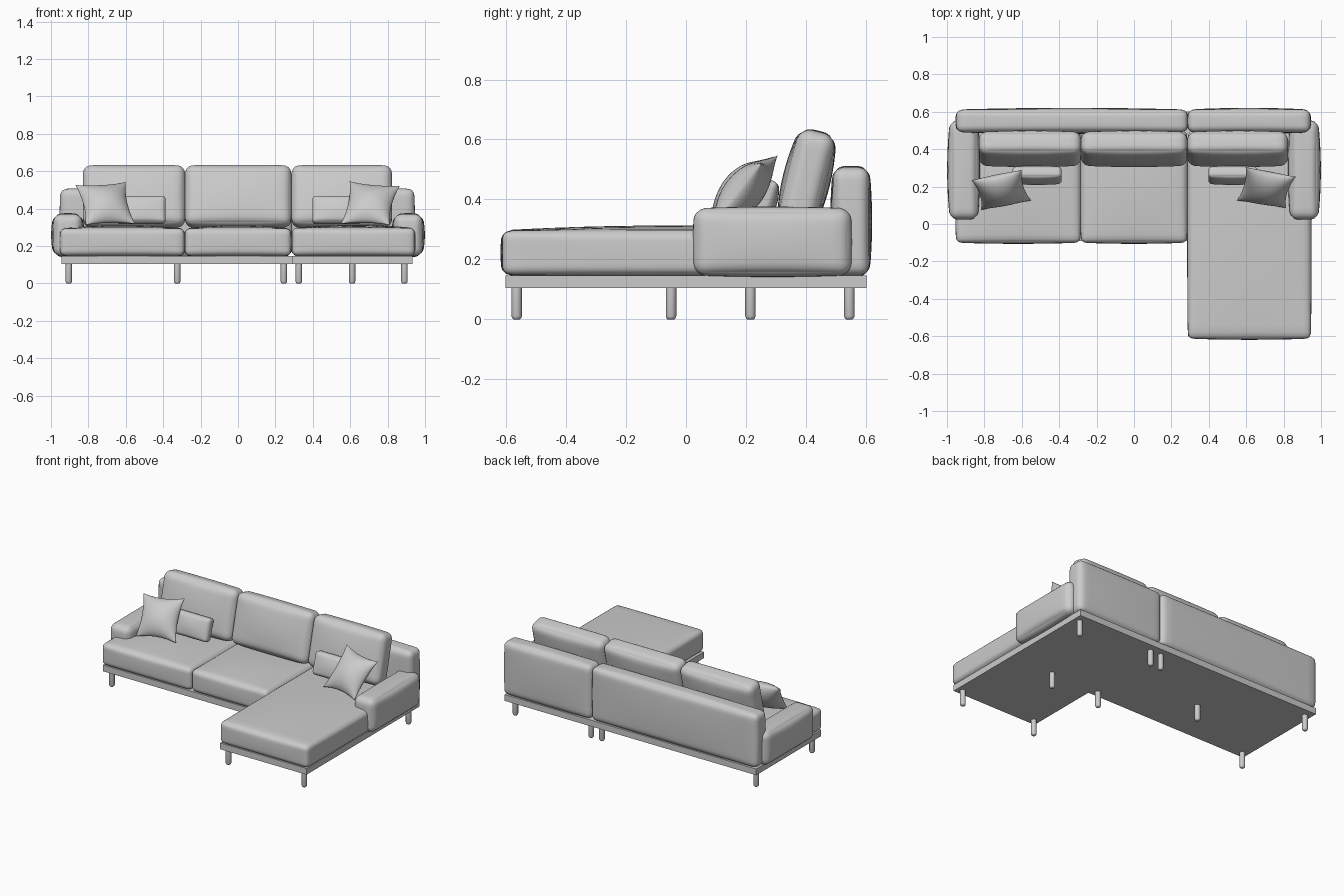
import bpy, bmesh, math
from mathutils import Vector, Matrix

if "Cube" in bpy.data.objects:
    bpy.data.objects.remove(bpy.data.objects["Cube"])


def finish(bm, name, smooth=True):
    bmesh.ops.recalc_face_normals(bm, faces=bm.faces[:])
    me = bpy.data.meshes.new(name)
    bm.to_mesh(me)
    bm.free()
    if smooth:
        for p in me.polygons:
            p.use_smooth = True
    ob = bpy.data.objects.new(name, me)
    bpy.context.collection.objects.link(ob)
    return ob


def ease(u):
    # pack grid lines towards the edges
    return math.sin(u * math.pi / 2)


def cushion(name, lo, hi, r, bulge=(0, 0, 0), tilt=0.0):
    """Rounded box between lo and hi with puffed faces, leaning back by tilt."""
    lo, hi = Vector(lo), Vector(hi)
    half = (hi - lo) / 2
    bm = bmesh.new()
    bmesh.ops.create_cube(bm, size=2)
    bmesh.ops.subdivide_edges(bm, edges=bm.edges[:], cuts=17, use_grid_fill=True)
    for v in bm.verts:
        n = [ease(c) for c in v.co]
        p = Vector([n[i] * half[i] for i in range(3)])
        q = Vector([max(-half[i] + r, min(half[i] - r, p[i])) for i in range(3)])
        d = p - q
        p = q + d.normalized() * r
        f = [1 - c * c for c in n]
        for i in range(3):
            p[i] += n[i] * bulge[i] * f[(i + 1) % 3] * f[(i + 2) % 3]
        v.co = p
    bm.transform(Matrix.Translation((lo + hi) / 2) @ Matrix.Rotation(-tilt, 4, 'X'))
    return finish(bm, name)


def pillow(name, bl, br, tl, tr, thick):
    """Scatter pillow with pointed corners, spanned by its four corners."""
    bl, br, tl, tr = map(Vector, (bl, br, tl, tr))
    nrm = (br - bl).cross(tl - bl).normalized()
    bm = bmesh.new()
    for side in (-1, 1):
        new = bmesh.ops.create_grid(bm, x_segments=20, y_segments=20, size=1)['verts']
        for v in new:
            u, w = ease(v.co.x), ease(v.co.y)
            a = (u * (1 - 0.13 * (1 - w * w)) + 1) / 2
            b = (w * (1 - 0.13 * (1 - u * u)) + 1) / 2
            h = thick * (max(0, 1 - u * u) * max(0, 1 - w * w)) ** 0.6
            v.co = bl.lerp(br, a).lerp(tl.lerp(tr, a), b) + nrm * side * h
    bmesh.ops.remove_doubles(bm, verts=bm.verts[:], dist=1e-5)
    return finish(bm, name)


def box(name, lo, hi):
    bm = bmesh.new()
    bmesh.ops.create_cube(bm, size=1)
    lo, hi = Vector(lo), Vector(hi)
    for v in bm.verts:
        v.co = Vector([(lo[i] + hi[i]) / 2 + v.co[i] * (hi[i] - lo[i]) for i in range(3)])
    return finish(bm, name, False)


# base plinths
box("sofa_base", (-0.945, -0.09, 0.105), (0.288, 0.602, 0.147))
box("chaise_base", (0.288, -0.602, 0.105), (0.932, 0.602, 0.147))

# legs: lathed posts with rounded feet
LEGS = [(-0.905, 0.545), (0.245, 0.545), (0.325, 0.545), (0.89, 0.545),
        (-0.325, 0.215), (-0.905, -0.05), (0.245, -0.05), (0.61, -0.05),
        (0.325, -0.565), (0.89, -0.565)]
PROFILE = [(0.0, 0.0), (0.011, 0.0), (0.015, 0.004), (0.0175, 0.011), (0.0175, 0.106)]
for x, y in LEGS:
    bm = bmesh.new()
    vs = [bm.verts.new((r, 0, z)) for r, z in PROFILE]
    es = [bm.edges.new(p) for p in zip(vs, vs[1:])]
    bmesh.ops.spin(bm, geom=vs + es, cent=(0, 0, 0), axis=(0, 0, 1),
                   angle=math.tau, steps=20)
    bmesh.ops.remove_doubles(bm, verts=bm.verts[:], dist=1e-5)
    bm.transform(Matrix.Translation((x, y, 0)))
    finish(bm, "leg")

# seat cushions
sb = (0.004, 0.006, 0.016)
cushion("left_seat", (-0.952, -0.10, 0.147), (-0.286, 0.50, 0.295), 0.03, sb)
cushion("middle_seat", (-0.284, -0.10, 0.147), (0.284, 0.50, 0.295), 0.03, sb)
cushion("chaise_seat", (0.288, -0.613, 0.147), (0.946, 0.50, 0.297), 0.03, sb)

# arms
for s, n in ((-1, "left_arm"), (1, "right_arm")):
    x0, x1 = sorted((s * 0.835, s * 0.985))
    cushion(n, (x0, 0.027, 0.147), (x1, 0.55, 0.37), 0.04, (0.014, 0.004, 0.006))

# back panels
bb = (0.004, 0.009, 0.006)
cushion("sofa_back", (-0.95, 0.49, 0.147), (0.286, 0.612, 0.506), 0.035, bb)
cushion("chaise_back", (0.288, 0.49, 0.147), (0.942, 0.612, 0.506), 0.035, bb)

# leaning back cushions
for n, x0, x1 in (("left", -0.828, -0.284), ("middle", -0.282, 0.284), ("right", 0.287, 0.822)):
    cushion(n + "_back_cushion", (x0, 0.34, 0.30), (x1, 0.464, 0.63), 0.042,
            (0.002, 0.018, 0.004), 0.24)

# small lumbar pillows
for n, x0, x1 in (("left", -0.65, -0.387), ("right", 0.397, 0.66)):
    cushion(n + "_lumbar_pillow", (x0, 0.23, 0.318), (x1, 0.29, 0.468), 0.02,
            (0, 0.014, 0), 0.3)

# square scatter pillows
pillow("left_scatter_pillow", (-0.815, 0.075, 0.312), (-0.55, 0.125, 0.318),
       (-0.87, 0.235, 0.527), (-0.60, 0.29, 0.543), 0.065)
pillow("right_scatter_pillow", (0.55, 0.125, 0.318), (0.81, 0.085, 0.312),
       (0.597, 0.306, 0.547), (0.866, 0.253, 0.522), 0.065)
